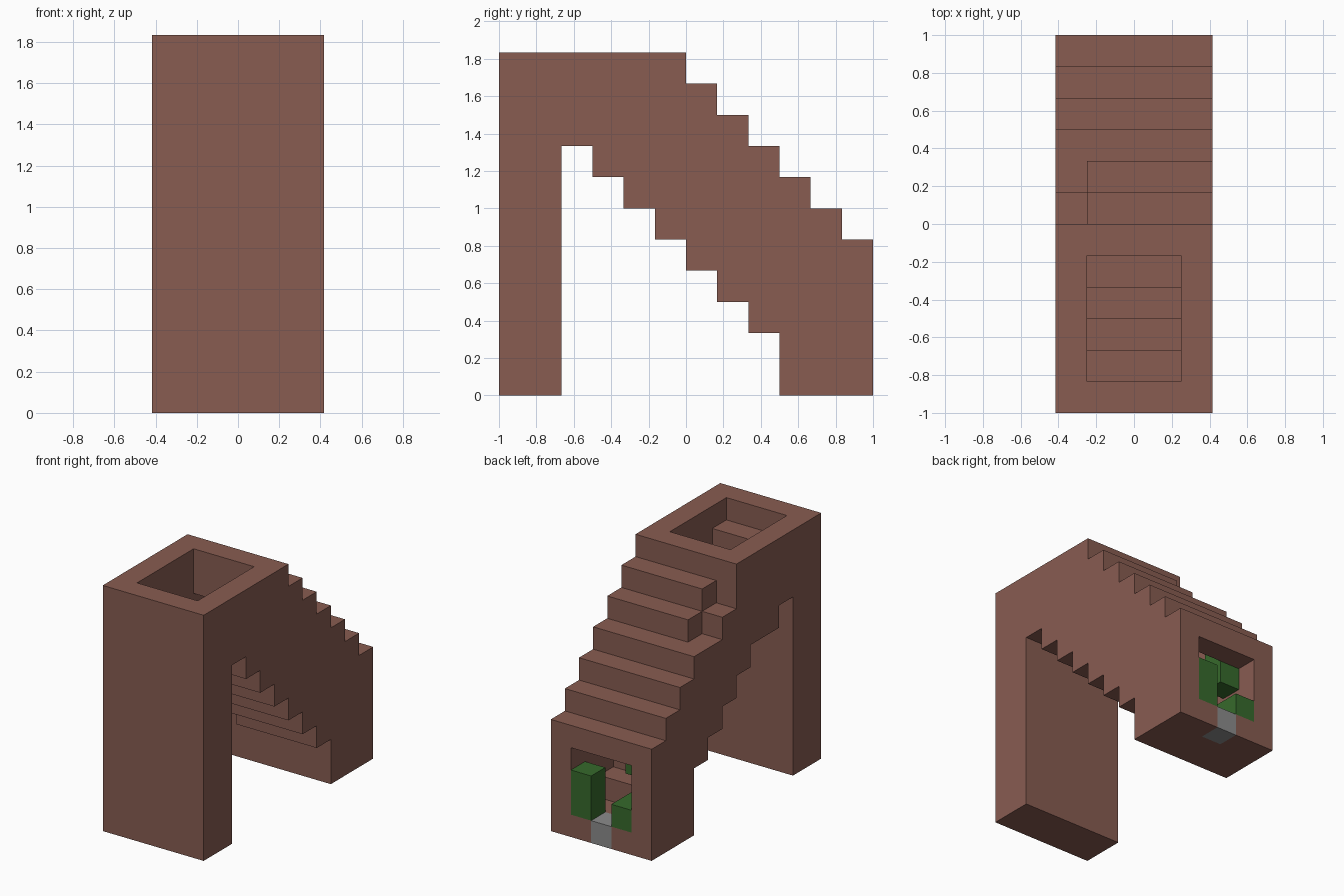
import bpy
import bmesh
from mathutils import Vector

# Remove the default cube
cube = bpy.data.objects.get("Cube")
if cube:
    bpy.data.objects.remove(cube, do_unlink=True)

UNIT = 1 / 6                      # edge of one building block
WIDE, LONG, HIGH = 5, 12, 11      # grid size in blocks


def material(name, color):
    mat = bpy.data.materials.new(name)
    mat.use_nodes = True
    mat.diffuse_color = (*color, 1)
    mat.node_tree.nodes["Principled BSDF"].inputs["Base Color"].default_value = (*color, 1)
    return mat


brown = material("clay brown", (0.246, 0.107, 0.083))
green = material("leaf green", (0.037, 0.144, 0.025))
grey = material("stone grey", (0.26, 0.26, 0.26))


def block_mesh(name, cells, mat):
    """Join grid cells into one object, keeping only the outer faces."""
    bm = bmesh.new()
    for cell in cells:
        for axis in range(3):
            u, v = (axis + 1) % 3, (axis + 2) % 3
            for side in (0, 1):
                neighbour = list(cell)
                neighbour[axis] += 2 * side - 1
                if tuple(neighbour) in cells:
                    continue
                corners = []
                for du, dv in ((0, 0), (1, 0), (1, 1), (0, 1)):
                    p = Vector(cell)
                    p[axis] += side
                    p[u] += du
                    p[v] += dv
                    p -= Vector((WIDE / 2, LONG / 2, 0))
                    corners.append(bm.verts.new(p * UNIT))
                bm.faces.new(corners if side else corners[::-1])
    bmesh.ops.remove_doubles(bm, verts=bm.verts, dist=UNIT / 100)
    mesh = bpy.data.meshes.new(name)
    bm.to_mesh(mesh)
    bm.free()
    mesh.materials.append(mat)
    obj = bpy.data.objects.new(name, mesh)
    bpy.context.collection.objects.link(obj)
    return obj


def box(lo, hi):
    """All cells from lo up to, but not including, hi."""
    return {(i, j, k) for i in range(lo[0], hi[0])
            for j in range(lo[1], hi[1]) for k in range(lo[2], hi[2])}


# Stair tunnel: stepped roof and underside, hollow along the middle
shell = set()
for j in range(LONG):
    top = min(HIGH, 16 - j)
    under = 10 - j if 2 <= j <= 8 else 0
    floor = max(1, HIGH - j)
    ceiling = HIGH if j < 5 else min(9, 15 - j)
    for i in range(WIDE):
        lo, hi = under, top
        if i == 0:                        # notches along one side wall
            hi -= j in (6, 7)
            lo += 4 <= j <= 8
        for k in range(lo, hi):
            hollow = 0 < i < WIDE - 1 and floor <= k < ceiling
            if not hollow:
                shell.add((i, j, k))

# Stone doorstep set into the shell
doorstep = box((2, 11, 0), (3, 12, 1))
block_mesh("stair_tunnel", shell - doorstep, brown)
block_mesh("doorstep", doorstep, grey)

# Plants around the lower doorway
block_mesh("tall_bush", box((3, 11, 1), (4, 12, 3)), green)
block_mesh("low_hedge", box((1, 10, 1), (2, 12, 2)), green)
block_mesh("hanging_plant", box((1, 10, 3), (2, 11, 5)), green)
